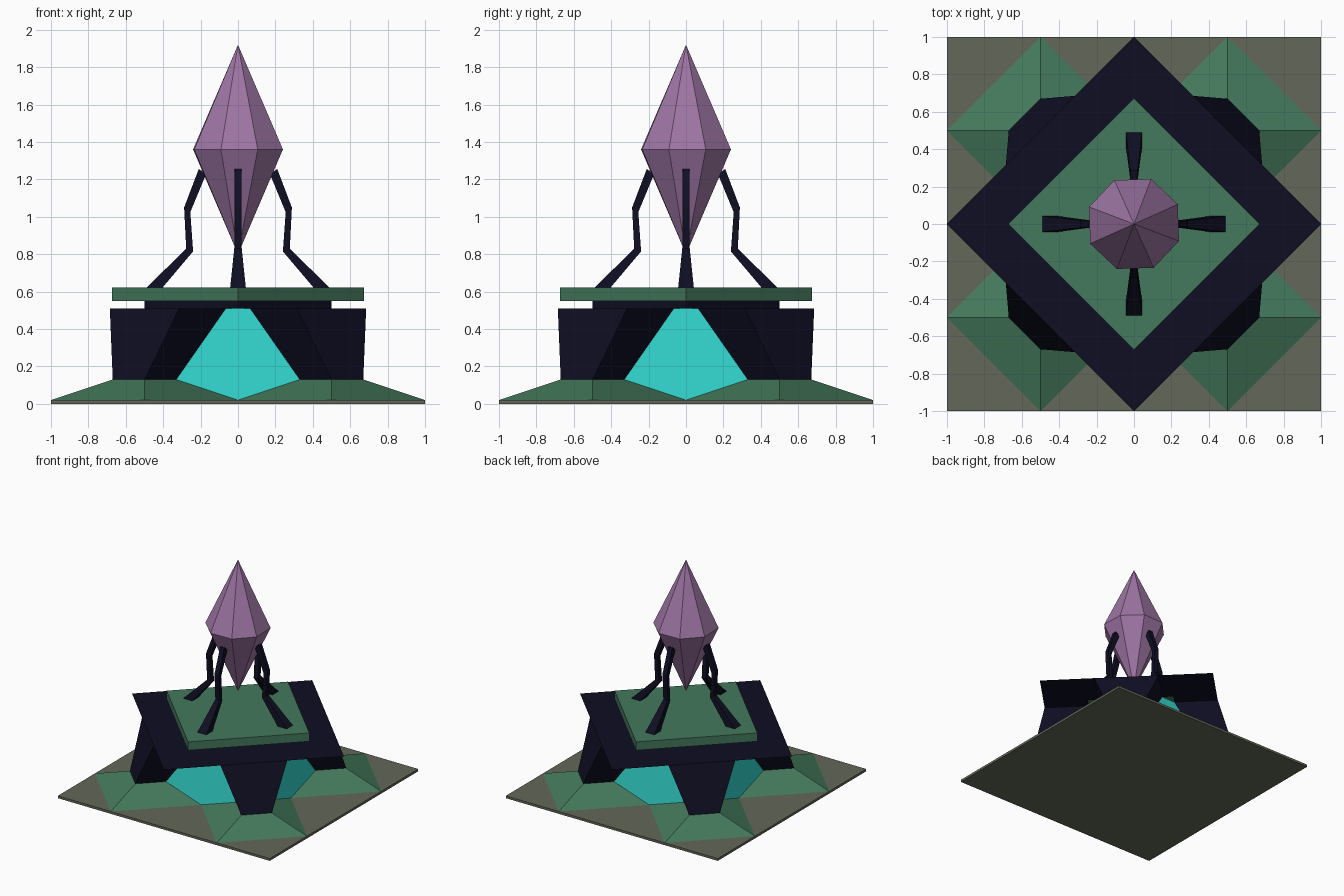
import bpy, bmesh, math
from mathutils import Matrix

if "Cube" in bpy.data.objects:
    bpy.data.objects.remove(bpy.data.objects["Cube"])


def material(name, rgb):
    """Flat colour from sRGB 0-255, stored as linear values."""
    m = bpy.data.materials.new(name)
    lin = [((c / 255 + 0.055) / 1.055) ** 2.4 if c > 10 else c / 255 / 12.92 for c in rgb]
    m.diffuse_color = (*lin, 1)
    m.use_nodes = True
    m.node_tree.nodes["Principled BSDF"].inputs["Base Color"].default_value = m.diffuse_color
    return m


STONE = material("olive stone", (99, 103, 88))
GREEN = material("moss green", (68, 121, 92))
DARK = material("midnight metal", (14, 14, 35))
CYAN = material("glowing cyan", (50, 212, 203))
PURPLE = material("purple crystal", (158, 118, 164))


def loft(name, rings, mat, angle=0.0, bottom=False, top=False):
    """Skin a stack of counter-clockwise rings, then turn about z."""
    bm = bmesh.new()
    vs = [[bm.verts.new(p) for p in ring] for ring in rings]
    n = len(rings[0])
    for a, b in zip(vs, vs[1:]):
        for i in range(n):
            j = (i + 1) % n
            bm.faces.new((a[i], a[j], b[j], b[i]))
    if bottom:
        bm.faces.new(vs[0][::-1])
    if top:
        bm.faces.new(vs[-1])
    bmesh.ops.remove_doubles(bm, verts=bm.verts, dist=1e-5)
    bm.transform(Matrix.Rotation(angle, 4, 'Z'))
    return finish(name, bm, mat)


def finish(name, bm, mat):
    me = bpy.data.meshes.new(name)
    bm.to_mesh(me)
    bm.free()
    me.materials.append(mat)
    ob = bpy.data.objects.new(name, me)
    bpy.context.collection.objects.link(ob)
    return ob


def rect(x0, x1, w, z0, z1=None):
    """Rectangle from inner (x0, z1) to outer (x1, z0), half width w."""
    z1 = z0 if z1 is None else z1
    return [(x1, -w, z0), (x1, w, z0), (x0, w, z1), (x0, -w, z1)]


def ngon(n, r, z, turn=0.0):
    return [(r * math.cos(turn + math.tau * i / n),
             r * math.sin(turn + math.tau * i / n), z) for i in range(n)]


# Ground slab
loft("base_slab", [rect(-1, 1, 1, 0), rect(-1, 1, 1, 0.02)], STONE, bottom=True, top=True)

D = math.sqrt(0.5)  # distance of the corner blocks along the diagonal
for k in range(4):
    diag = math.radians(45 + 90 * k)
    side = math.radians(90 * k)
    # Sloped green footing
    loft(f"footing_{k}", [rect(D - 0.3536, D + 0.3536, 0.3536, 0.02),
                          rect(D - 0.12, D + 0.12, 0.12, 0.13)], GREEN, diag)
    # Flared leg leaning inward
    loft(f"leg_{k}", [rect(D - 0.12, D + 0.12, 0.12, 0.13),
                      rect(D / 2, D, 0.262, 0.51)], DARK, diag)
    # Glowing panel between the legs
    bm = bmesh.new()
    pts = [(0.5, 0, 0.02), (0.5, 0.33, 0.13), (0.435, 0.065, 0.51),
           (0.435, -0.065, 0.51), (0.5, -0.33, 0.13)]
    bm.faces.new([bm.verts.new(p) for p in pts])
    bm.transform(Matrix.Rotation(side, 4, 'Z'))
    finish(f"glow_panel_{k}", bm, CYAN)
    # Bent arm holding the crystal
    loft(f"arm_{k}", [rect(0.405, 0.49, 0.042, 0.62),
                      rect(0.24, 0.277, 0.02, 0.83, 0.815),
                      rect(0.255, 0.288, 0.02, 1.05, 1.025),
                      rect(0.17, 0.21, 0.02, 1.255, 1.23)],
         DARK, side, bottom=True, top=True)

# Thin diamond roof with its raised neck
loft("roof", [ngon(4, 1, 0.51), ngon(4, 0.5, 0.51), ngon(4, 0.5, 0.55)], DARK)

# Green top plate
loft("top_plate", [ngon(4, 0.673, 0.55), ngon(4, 0.673, 0.622)], GREEN, bottom=True, top=True)

# Eight-sided crystal
turn = math.radians(24.2)
loft("crystal", [ngon(8, 0, 0.80, turn), ngon(8, 0.257, 1.36, turn),
                 ngon(8, 0, 1.92, turn)], PURPLE)
